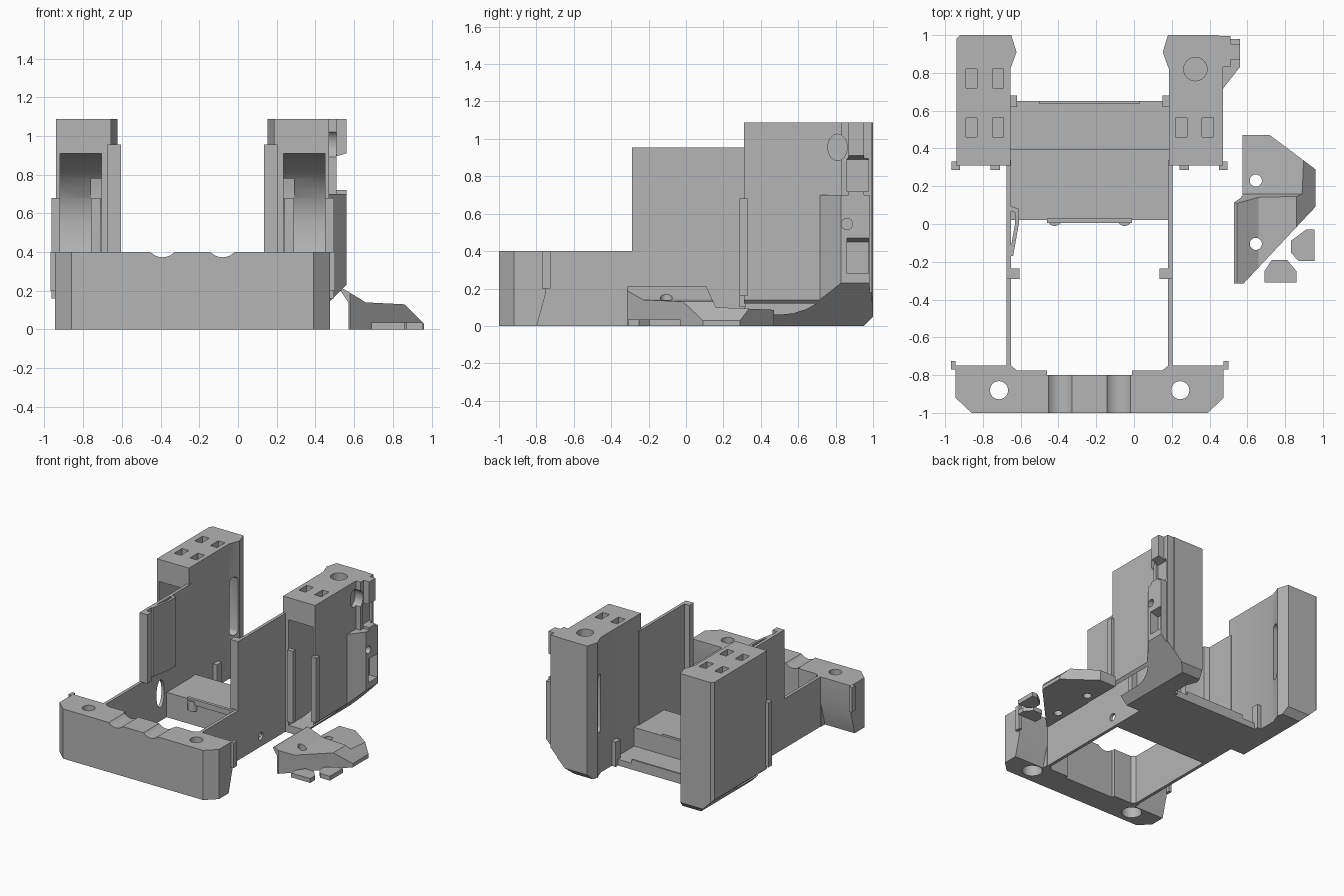
import bpy, bmesh, math
from mathutils import Matrix

cube = bpy.data.objects.get("Cube")
if cube:
    bpy.data.objects.remove(cube, do_unlink=True)

GREY = (0.46, 0.46, 0.46, 1)
mat = bpy.data.materials.new("printed grey")
mat.use_nodes = True
mat.diffuse_color = GREY
mat.node_tree.nodes["Principled BSDF"].inputs["Base Color"].default_value = GREY
MID = -0.235  # mirror plane of the frame


def add(name, bm):
    bmesh.ops.recalc_face_normals(bm, faces=bm.faces)
    me = bpy.data.meshes.new(name)
    bm.to_mesh(me)
    bm.free()
    me.materials.append(mat)
    ob = bpy.data.objects.new(name, me)
    bpy.context.scene.collection.objects.link(ob)
    return ob


def prism(name, pts, axis, lo, hi):
    """Extrude an outline along one axis; outline uses the other two axes in order."""
    place = {"x": lambda p, t: (t, *p), "y": lambda p, t: (p[0], t, p[1]),
             "z": lambda p, t: (*p, t)}[axis]
    bm = bmesh.new()
    a, b = ([bm.verts.new(place(p, t)) for p in pts] for t in (lo, hi))
    bm.faces.new(a)
    bm.faces.new(b)
    for i in range(len(pts)):
        j = (i + 1) % len(pts)
        bm.faces.new((a[i], a[j], b[j], b[i]))
    return add(name, bm)


def box(name, x0, x1, y0, y1, z0, z1):
    return prism(name, [(x0, y0), (x1, y0), (x1, y1), (x0, y1)], "z", z0, z1)


def rod(name, u, v, r, axis, lo, hi, stretch=1.0):
    pts = [(u + r * math.cos(k * math.tau / 32), v + r * stretch * math.sin(k * math.tau / 32))
           for k in range(32)]
    return prism(name, pts, axis, lo, hi)


def flip(ob):
    """Reflect a part across the middle of the frame."""
    ob.data.transform(Matrix.Translation((2 * MID, 0, 0)) @ Matrix.Scale(-1, 4, (1, 0, 0)))
    ob.data.flip_normals()
    return ob


def combine(ob, others, op="DIFFERENCE"):
    for other in others:
        mod = ob.modifiers.new("shape", "BOOLEAN")
        mod.operation, mod.object, mod.solver = op, other, "EXACT"
        bpy.context.view_layer.update()
        deps = bpy.context.evaluated_depsgraph_get()
        me = bpy.data.meshes.new_from_object(ob.evaluated_get(deps))
        ob.modifiers.clear()
        ob.data = me
    for other in others:
        bpy.data.objects.remove(other, do_unlink=True)
    return ob


def both(make):
    return [make(), flip(make())]


# Front bar with screw holes and cable grooves
half = [(-0.24, -1), (-0.86, -1), (-0.945, -0.92), (-0.945, -0.75), (-0.65, -0.75),
        (-0.62, -0.775), (-0.46, -0.775), (-0.46, -0.8), (-0.24, -0.8)]
bar = prism("front_bar", half[1:-1] + [(2 * MID - x, y) for x, y in reversed(half[1:-1])],
            "z", 0, 0.4)
cuts = []
cuts += both(lambda: rod("cut", -0.715, -0.88, 0.048, "z", -0.1, 0.5))
cuts += both(lambda: rod("cut", -0.715, -0.88, 0.075, "z", -0.1, 0.25))
cuts += both(lambda: rod("cut", -0.39, 0.458, 0.085, "y", -1.1, -0.7))
cuts += both(lambda: prism("cut", [(-0.8, -0.01), (-0.74, 0.21), (-0.7, 0.21), (-0.7, -0.01)],
                           "x", -1, -0.68))
combine(bar, cuts)
for i, ob in enumerate(both(lambda: box("hook", -0.97, -0.945, -0.77, -0.725, 0.2, 0.4))):
    ob.name = ("right_hook", "left_hook")[i]

# Stepped side walls with flanged front edge
profile = [(-0.8, 0), (0.34, 0), (0.34, 0.955), (-0.29, 0.955), (-0.29, 0.4), (-0.8, 0.4)]
walls = both(lambda: prism("side_wall", profile, "x", -0.675, -0.65))
combine(walls[0], [rod("cut", -0.06, 0.22, 0.05, "x", -1, -0.5, 2.2)])
combine(walls[1], [rod("cut", -0.005, 0.085, 0.03, "x", 0, 0.5)])
both(lambda: box("wall_flange", -0.655, -0.605, -0.29, -0.235, 0.4, 0.955))
both(lambda: box("wall_rib", -0.66, -0.62, 0.62, 0.68, 0, 0.2))
prism("wall_jog", [(-0.66, -0.17), (-0.64, -0.17), (-0.61, 0.0), (-0.61, 0.08),
                   (-0.67, 0.1), (-0.67, 0.08), (-0.63, 0.06), (-0.63, 0.0)], "z", 0.4, 0.955)

# Floor, raised box and ledges
box("floor", -0.66, 0.19, 0.02, 0.65, 0, 0.05)
box("raised_box", -0.66, 0.19, 0.02, 0.395, 0.05, 0.2)
box("box_panel", -0.46, -0.05, 0.045, 0.375, 0.2, 0.204)
box("back_ledge", -0.5, 0.03, 0.635, 0.65, 0.05, 0.08)
box("front_lip", -0.46, -0.01, 0.005, 0.03, 0.17, 0.215)
for x in (-0.42, -0.05):
    rod("lip_bump", x, 0.03, 0.04, "z", 0.12, 0.2)

# Hollow duct towers
outline = [(-0.94, 0.31), (-0.94, 0.98), (-0.92, 1), (-0.65, 1), (-0.622, 0.91),
           (-0.655, 0.82), (-0.655, 0.31)]


def cavity():
    # Curved duct interior, open to the front
    arc = [(0.5 + 0.42 * math.cos(a), 0.56 + (0.35 if a > 0 else 0.5) * math.sin(a))
           for a in [math.radians(d) for d in range(-90, 91, 10)]]
    return prism("cut", [(0.2, 0.06)] + arc + [(0.2, 0.91)], "x", -0.92, -0.705)


def side_slot():
    arc = [(0.86 + 0.035 * math.cos(a), 0.575 + 0.2 * math.sin(a) / abs(math.sin(a)) +
            0.035 * math.sin(a)) for a in [math.radians(d + 10) for d in range(0, 360, 20)]]
    return prism("cut", arc, "x", -0.76, -0.6)


towers = both(lambda: prism("tower", outline, "z", 0, 1.088))
towers[0].name, towers[1].name = "right_tower", "left_tower"

# Clip column and wedge on the outside of one tower
combine(towers[1], [
    box("col", 0.45, 0.51, 0.83, 0.995, 0.05, 1.088),
    box("tab", 0.5, 0.56, 0.87, 0.952, 0.05, 1.088),
    prism("wedge", [(0.45, 0.69), (0.56, 0.83), (0.56, 0.98), (0.45, 0.98)], "z", 0.05, 0.7),
], "UNION")

windows = [[(-0.86, 0.77), (-0.72, 0.77), (-0.86, 0.51), (-0.72, 0.51)],
           [(0.25, 0.51), (0.39, 0.51)]]
for i, tower in enumerate(towers):
    shapes = [cavity(), side_slot(),
              prism("cut", [(-0.79, -0.01), (-1.29, 0.49), (-1.29, -0.01)], "y", 0.2, 1.1)]
    if i:
        shapes = [flip(s) for s in shapes]
    shapes.append(prism("cut", [(0.94, -0.01), (1.02, -0.01), (1.02, 0.07)], "x", -2, 2))
    shapes += [box("cut", x - 0.03, x + 0.03, y - 0.05, y + 0.05, 1.0, 1.2) for x, y in windows[i]]
    if i:
        shapes += [rod("cut", 0.325, 0.82, 0.062, "z", 0.98, 1.2),
                   rod("cut", 0.86, 0.545, 0.03, "x", 0.5, 0.7),
                   rod("cut", 0.81, 0.955, 0.052, "x", 0.44, 0.7, 1.35)]
        for z in (0.28, 0.72):
            shapes.append(prism("cut", [(0.49, z), (0.7, z), (0.7, z + 0.23), (0.49, z + 0.17)],
                                "y", 0.86, 0.975))
    combine(tower, shapes)

both(lambda: box("tower_flange", -0.965, -0.92, 0.285, 0.33, 0.16, 0.68))
both(lambda: box("tower_foot", -0.76, -0.71, 0.285, 0.32, 0.1, 0.68))

# Loose bracket beside the frame: sloped section trimmed to its plan outline
section = [(0.53, 0.2), (0.57, 0.14), (0.57, 0), (0.97, 0), (0.97, 0.02), (0.86, 0.13),
           (0.66, 0.14), (0.545, 0.21)]
plan = [(0.52, 0.13), (0.575, 0.15), (0.575, 0.47), (0.72, 0.47), (0.96, 0.29),
        (0.96, 0.09), (0.58, -0.315), (0.52, -0.315)]
bracket = prism("loose_bracket", section, "y", -0.4, 0.5)
combine(bracket, [prism("plan", plan, "z", -0.1, 0.4)], "INTERSECT")
combine(bracket, [prism("cut", [(0.1, 0.23), (0.16, 0.1), (0.6, 0.08), (0.6, 0.23)], "x", 0.4, 1.1),
                  rod("cut", 0.645, 0.23, 0.032, "z", -0.1, 0.3),
                  rod("cut", 0.645, -0.105, 0.032, "z", -0.1, 0.3)])

# Two small loose clips
prism("loose_clip_a", [(0.955, -0.03), (0.91, -0.03), (0.83, -0.09), (0.83, -0.15),
                       (0.87, -0.195), (0.955, -0.195)], "z", 0, 0.035)
prism("loose_clip_b", [(0.69, -0.31), (0.86, -0.31), (0.86, -0.25), (0.81, -0.19),
                       (0.73, -0.19), (0.69, -0.25)], "z", 0, 0.035)

# Smooth round surfaces, keep edges crisp
for ob in bpy.context.scene.objects:
    ob.select_set(ob.type == "MESH")
    if ob.type == "MESH":
        bpy.context.view_layer.objects.active = ob
bpy.ops.object.shade_smooth_by_angle(angle=math.radians(25))
